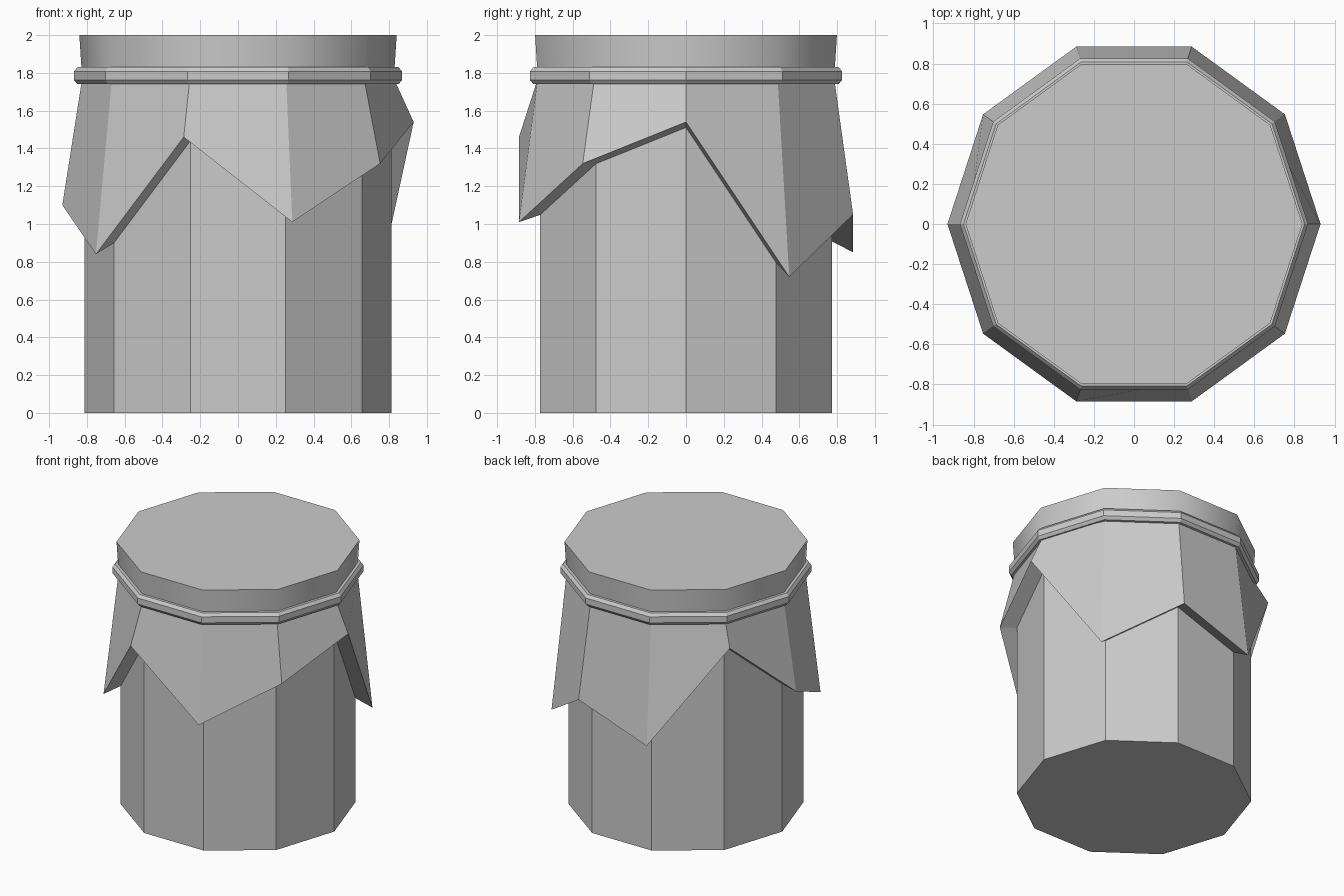
import bpy, bmesh, math

if "Cube" in bpy.data.objects:
    bpy.data.objects.remove(bpy.data.objects["Cube"])

N = 10


def ring(r, z):
    """Decagon loop; z is one height or one height per corner."""
    zs = z if isinstance(z, list) else [z] * N
    k = 2 * math.pi / N
    return [(r * math.cos(i * k), r * math.sin(i * k), zs[i]) for i in range(N)]


def loft(name, loops, cap_bottom=False, cap_top=False, closed=False, smooth_bands=()):
    """Join decagon loops, listed bottom to top on the outside."""
    bm = bmesh.new()
    rows = [[bm.verts.new(p) for p in loop] for loop in loops]
    for b in range(len(rows) if closed else len(rows) - 1):
        lo, hi = rows[b], rows[(b + 1) % len(rows)]
        for i in range(N):
            j = (i + 1) % N
            f = bm.faces.new((lo[i], lo[j], hi[j], hi[i]))
            f.smooth = b in smooth_bands
    if cap_bottom:
        bm.faces.new(rows[0][::-1])
    if cap_top:
        bm.faces.new(rows[-1])
    # keep the rim and fold crisp around smooth bands
    for e in bm.edges:
        if abs(e.verts[0].co.z - e.verts[1].co.z) < 1e-5:
            e.smooth = False
    me = bpy.data.meshes.new(name)
    bm.to_mesh(me)
    bm.free()
    ob = bpy.data.objects.new(name, me)
    bpy.context.collection.objects.link(ob)
    return ob


# Jar body
loft("jar_body", [ring(0.812, 0), ring(0.812, 1.75)], cap_bottom=True, cap_top=True)

# Cloth cover: uneven hem, folded back to the jar by scaling about a centre point
hem = [1.54, 0.72, 1.05, 0.85, 1.59, 1.10, 0.84, 1.46, 1.01, 1.32]
pivot, s = 1.31, 0.87
inner = [pivot + (z - pivot) * s for z in hem]
loft("cloth_cover",
     [ring(0.93 * s, inner), ring(0.93, hem), ring(0.825, 1.77), ring(0.84, 2.0)],
     cap_top=True, smooth_bands=(2,))

# Chamfered tie band around the neck
loft("tie_band",
     [ring(0.81, 1.74), ring(0.85, 1.74), ring(0.868, 1.762), ring(0.868, 1.808),
      ring(0.85, 1.83), ring(0.81, 1.83)], closed=True)
